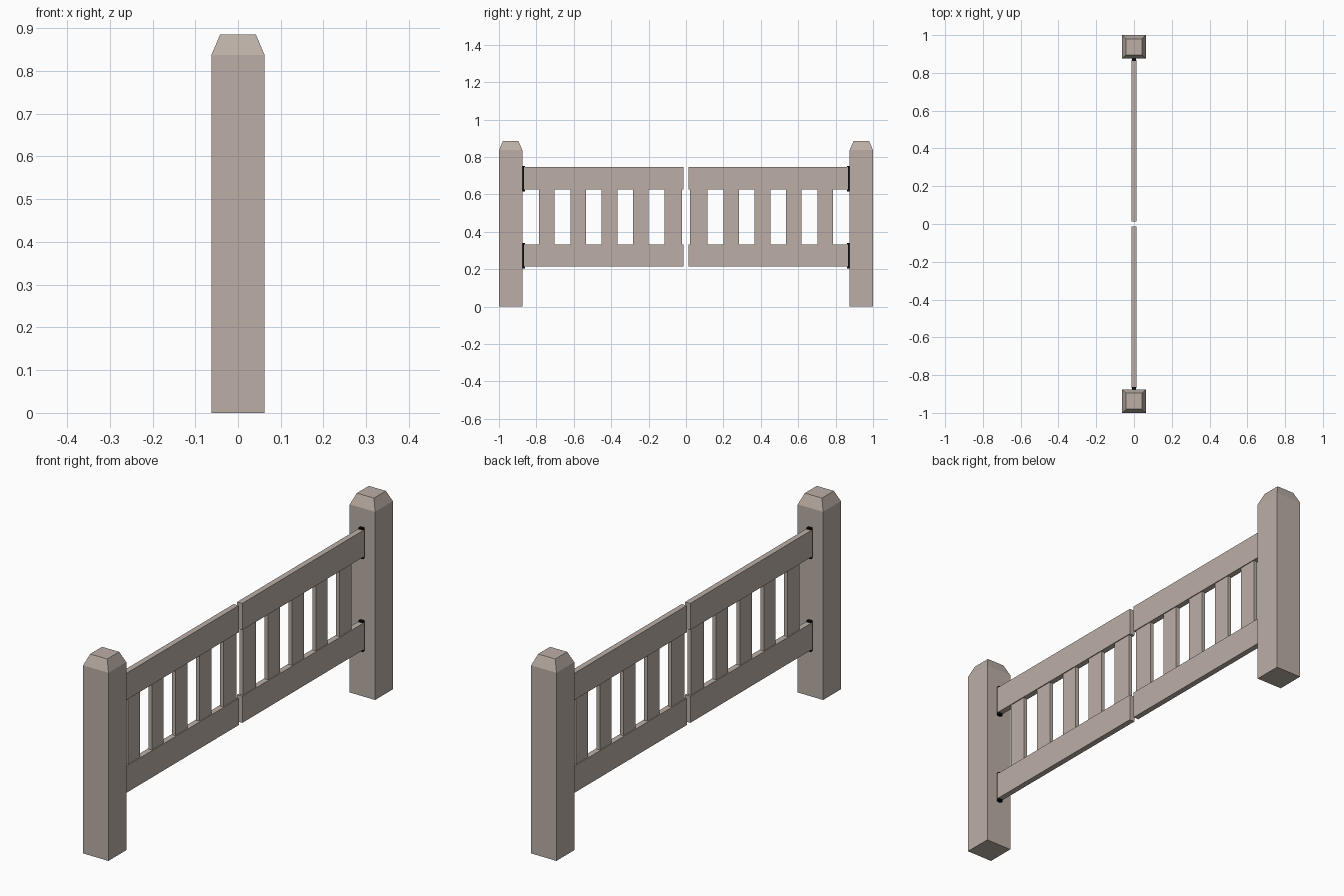
import bpy, bmesh

if "Cube" in bpy.data.objects:
    bpy.data.objects.remove(bpy.data.objects["Cube"])


def material(name, rgb):
    m = bpy.data.materials.new(name)
    m.diffuse_color = (*rgb, 1.0)
    m.use_nodes = True
    m.node_tree.nodes["Principled BSDF"].inputs["Base Color"].default_value = m.diffuse_color
    return m


WOOD = material("weathered wood", (0.50, 0.43, 0.38))
IRON = material("black iron", (0.003, 0.003, 0.003))


def finish(bm, name, mat):
    bmesh.ops.recalc_face_normals(bm, faces=bm.faces)
    mesh = bpy.data.meshes.new(name)
    bm.to_mesh(mesh)
    bm.free()
    mesh.materials.append(mat)
    ob = bpy.data.objects.new(name, mesh)
    bpy.context.collection.objects.link(ob)
    return ob


def add_box(bm, hx, y0, y1, z0, z1):
    vs = bmesh.ops.create_cube(bm, size=1.0)["verts"]
    for v in vs:
        v.co = (v.co.x * 2 * hx,
                (y0 + y1) / 2 + v.co.y * (y1 - y0),
                (z0 + z1) / 2 + v.co.z * (z1 - z0))


def boxes(name, mat, side, specs):
    """Object of boxes given for the +y half, flipped to the chosen side."""
    bm = bmesh.new()
    for hx, y0, y1, z0, z1 in specs:
        a, b = sorted((side * y0, side * y1))
        add_box(bm, hx, a, b, z0, z1)
    return finish(bm, name, mat)


def post(name, y):
    """Square post with a chamfered top, lofted from three square rings."""
    bm = bmesh.new()
    rings = []
    for h, z in ((0.0625, 0.0), (0.0625, 0.837), (0.042, 0.885)):
        rings.append([bm.verts.new((sx * h, y + sy * h, z))
                      for sx, sy in ((-1, -1), (1, -1), (1, 1), (-1, 1))])
    for lo, hi in zip(rings, rings[1:]):
        for i in range(4):
            j = (i + 1) % 4
            bm.faces.new((lo[i], lo[j], hi[j], hi[i]))
    bm.faces.new(rings[0][::-1])
    bm.faces.new(rings[-1])
    return finish(bm, name, WOOD)


RAILS = {"lower": (0.214, 0.333), "upper": (0.627, 0.746)}

for side, label in ((-1, "front"), (1, "back")):
    post(label + "_post", side * 0.9375)

    for level, (z0, z1) in RAILS.items():
        # gate rail
        boxes(f"{label}_{level}_rail", WOOD, side,
              [(0.0125, 0.0125, 0.867, z0, z1)])
        # hinge: strip between rail and post, with a lip over each rail edge
        boxes(f"{label}_{level}_hinge", IRON, side, [
            (0.0095, 0.8665, 0.8755, z0 - 0.009, z1 + 0.006),
            (0.0095, 0.862, 0.8755, z1, z1 + 0.007),
            (0.0095, 0.862, 0.8755, z0 - 0.010, z0)])

    # upright slats, slightly thinner than the rails
    for i in range(5):
        y0 = 0.0325 + i * 0.1675
        start = 0.022 if i == 0 else y0
        boxes(f"{label}_slat_{i + 1}", WOOD, side,
              [(0.0085, start, y0 + 0.083, 0.330, 0.630)])
